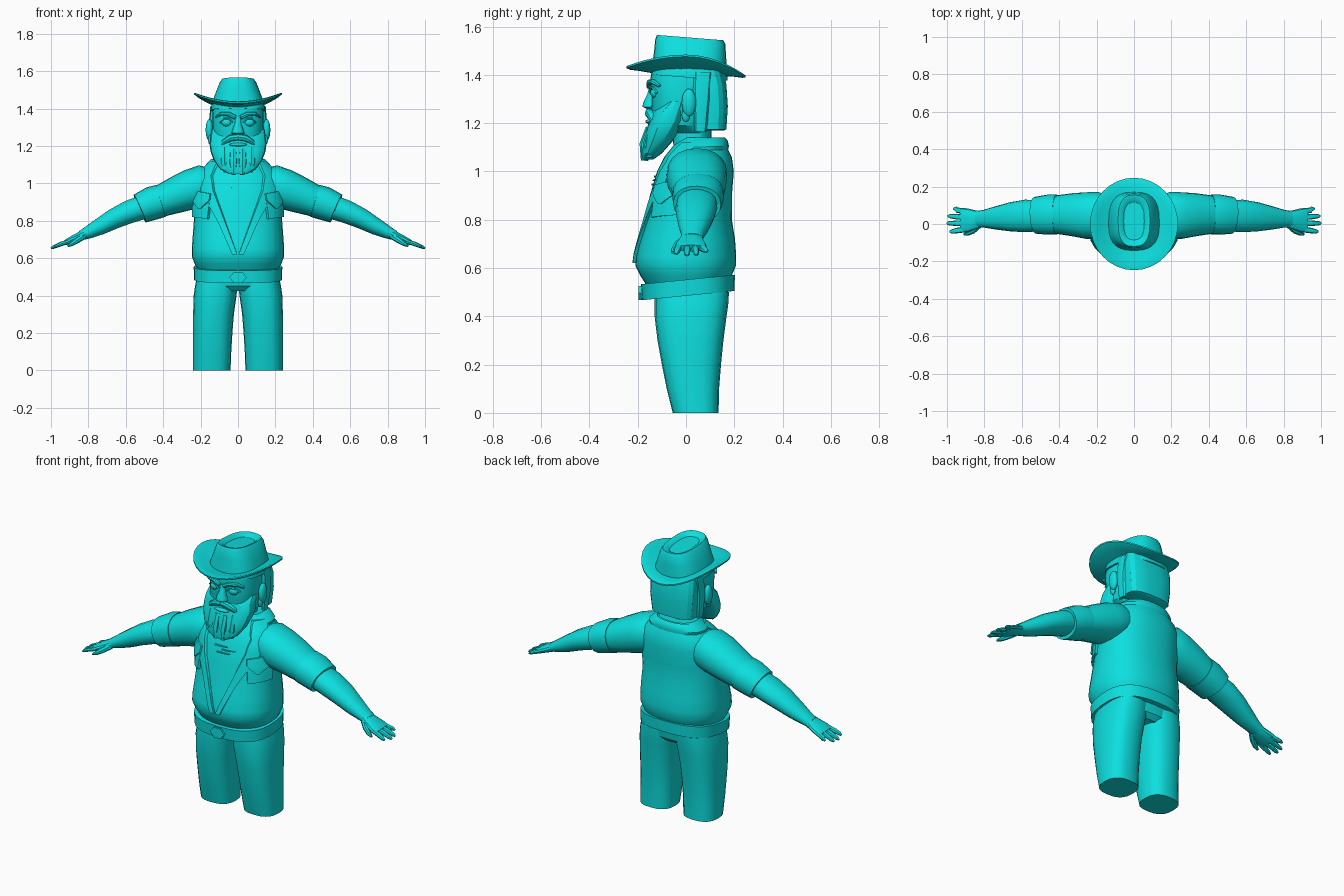
import bpy, bmesh, math
from mathutils import Vector

MAT = bpy.data.materials.new("turquoise")
MAT.diffuse_color = (0.004, 0.74, 0.74, 1)


def spow(v, n):
    return math.copysign(abs(v) ** (2 / n), v)


def finish(bm, name, mirror=False, angle=35):
    bmesh.ops.recalc_face_normals(bm, faces=bm.faces)
    me = bpy.data.meshes.new(name)
    bm.to_mesh(me)
    bm.free()
    me.materials.append(MAT)
    ob = bpy.data.objects.new(name, me)
    bpy.context.collection.objects.link(ob)
    bpy.ops.object.select_all(action='DESELECT')
    ob.select_set(True)
    bpy.context.view_layer.objects.active = ob
    bpy.ops.object.shade_smooth_by_angle(angle=math.radians(angle))
    if mirror:
        ob.modifiers.new("Mirror", 'MIRROR').use_mirror_merge = False
    return ob


def skin(name, rings, mirror=False, angle=35):
    """Bridge rings of points and cap both ends."""
    bm = bmesh.new()
    vs = [[bm.verts.new(p) for p in r] for r in rings]
    n = len(vs[0])
    for a, b in zip(vs, vs[1:]):
        for i in range(n):
            j = (i + 1) % n
            bm.faces.new((a[i], a[j], b[j], b[i]))
    bm.faces.new(vs[0])
    bm.faces.new(vs[-1])
    return finish(bm, name, mirror, angle)


def ring(z, yf, yb, rx, n=2.3, cx=0, tilt=0, seg=24):
    """Horizontal superellipse from front yf to back yb."""
    pts = []
    for i in range(seg):
        t = 2 * math.pi * i / seg
        y = (yf + yb) / 2 + (yb - yf) / 2 * spow(math.sin(t), n)
        pts.append(Vector((cx + rx * spow(math.cos(t), n), y, z + tilt * y)))
    return pts


def stack(name, rows, n=2.3, tilt=0, seg=24, **kw):
    return skin(name, [ring(*r, n=n, tilt=tilt, seg=seg) for r in rows], **kw)


def limb(name, rows, seg=14, n=2.2, mirror=True):
    """Tube through (x, y, z, thickness radius, width radius)."""
    c = [Vector(r[:3]) for r in rows]
    rings = []
    for i, r in enumerate(rows):
        d = (c[min(i + 1, len(c) - 1)] - c[max(i - 1, 0)]).normalized()
        side = Vector((0, 1, 0))
        if abs(d.y) > 0.9:
            side = Vector((1, 0, 0))
        side = (side - d * side.dot(d)).normalized()
        up = d.cross(side)
        rings.append([c[i] + up * r[3] * spow(math.sin(t), n) + side * r[4] * spow(math.cos(t), n)
                      for t in (2 * math.pi * k / seg for k in range(seg))])
    return skin(name, rings, mirror)


def blob(name, loc, scale, mirror=False, seg=16):
    bm = bmesh.new()
    bmesh.ops.create_uvsphere(bm, u_segments=seg, v_segments=seg // 2 + 2, radius=1)
    for v in bm.verts:
        v.co = Vector(loc) + Vector(v.co[i] * scale[i] for i in range(3))
    return finish(bm, name, mirror, 60)


# Torso: height, front, back, half width
TORSO = [(.53, -.165, .17, .21), (.57, -.19, .19, .232), (.61, -.21, .207, .247),
         (.65, -.207, .208, .247), (.72, -.19, .203, .242), (.80, -.17, .19, .236),
         (.90, -.15, .19, .236), (1.0, -.12, .198, .232), (1.06, -.09, .19, .205),
         (1.11, -.05, .165, .15), (1.14, -.02, .15, .11)]
stack("shirt_torso", TORSO, seg=32)


def on_torso(x, z, out):
    """Front surface point of the torso, pushed outward."""
    z = max(TORSO[0][0], min(TORSO[-1][0], z))
    for a, b in zip(TORSO, TORSO[1:]):
        if z <= b[0]:
            k = (z - a[0]) / (b[0] - a[0])
            yf, yb, rx = (a[i] + (b[i] - a[i]) * k for i in (1, 2, 3))
            break
    u = min(abs(x) / rx, 0.985)
    y = (yf + yb) / 2 - (yb - yf) / 2 * (1 - u ** 2.3) ** (1 / 2.3)
    x = math.copysign(u * rx, x)
    d = Vector((x * 0.8, y, 0)).normalized()
    return Vector((x, y, z)) + d * out


def strip(name, inner, outer, out=.012, mirror=True, steps=4):
    """Raised cloth strip lying on the torso between two (x, z) lines."""
    rings = []
    for i in range(len(inner) - 1):
        for s in range(steps + (i == len(inner) - 2)):
            k = s / steps
            a, b = (Vector(l[i]).lerp(Vector(l[i + 1]), k) for l in (inner, outer))
            row = [a.lerp(b, m / 4) for m in range(5)]
            rings.append([on_torso(p.x, p.y, out) for p in row] +
                         [on_torso(p.x, p.y, -.012) for p in reversed(row)])
    return skin(name, rings, mirror)


# Open shirt front, lapels, pockets, chest marks
strip("lapel", [(.10, 1.12), (.135, 1.04), (.125, .96), (.065, .79), (.004, .62)],
      [(.15, 1.12), (.20, 1.04), (.185, .95), (.10, .79), (.03, .62)], .013)
strip("pocket", [(.14, .93), (.155, .81)], [(.236, .95), (.236, .82)], .014)
strip("pocket_flap", [(.135, .945), (.14, .91), (.185, .865)],
      [(.236, .965), (.236, .92), (.195, .865)], .022)
for i, (x, z) in enumerate([(-.02, .975), (.03, .96), (0, .942)]):
    strip("chest_hair_%d" % i, [(x - .04, z), (x + .04, z + .004)],
          [(x - .04, z + .006), (x + .04, z + .008)], .007, mirror=False)

# Collar around the back of the neck
stack("collar", [(1.07, -.06, .172, .17), (1.10, -.045, .178, .172), (1.125, -.02, .172, .145),
                 (1.137, .0, .16, .115), (1.11, .0, .14, .10)], tilt=.03)

# Belt, buckle, trousers
stack("belt", [(.485, -.15, .17, .20), (.485, -.183, .2, .235), (.552, -.187, .203, .237),
               (.552, -.15, .17, .20)], n=2.6, tilt=.1, seg=32)
skin("buckle", [[Vector((.046 * math.cos(a), y, .497 + .034 * math.sin(a)))
                 for a in (math.pi * k / 3 for k in range(6))] for y in (-.17, -.196)])
stack("hips", [(.425, -.10, .14, .17), (.45, -.125, .165, .218), (.54, -.14, .18, .222)], n=2.6)
skin("leg", [ring(z, f, b, (o - i) / 2, 2.6, (o + i) / 2, 0, 20) for z, f, b, i, o in
             [(0, -.055, .135, .04, .24), (.1, -.08, .137, .036, .24), (.2, -.10, .145, .03, .24),
              (.3, -.118, .155, .022, .24), (.4, -.13, .168, .008, .237), (.45, -.13, .175, .002, .23),
              (.5, -.13, .178, .002, .22)]], mirror=True)

# Arms and hands
limb("sleeve", [(.08, .04, 1.0, .07, .09), (.19, .045, .99, .108, .125), (.25, .045, .968, .108, .125),
                (.33, .05, .938, .098, .115), (.40, .05, .91, .087, .105), (.47, .05, .88, .078, .095)], 20)
limb("sleeve_cuff", [(.41, .05, .907, .075, .09), (.413, .05, .906, .089, .107), (.46, .05, .893, .09, .107),
                     (.525, .046, .865, .081, .099), (.522, .046, .866, .066, .08)], 20)
limb("forearm", [(.50, .045, .875, .066, .083), (.58, .043, .848, .063, .087), (.66, .038, .812, .056, .078),
                 (.74, .032, .768, .046, .062), (.80, .028, .738, .035, .048), (.84, .025, .72, .026, .044)])
limb("palm", [(.81, .025, .732, .028, .042), (.85, .022, .714, .024, .052), (.89, .02, .697, .02, .064),
              (.925, .02, .682, .014, .066)])
for nm, y0, y1, tip in [("index", -.03, -.04, .985), ("middle", .004, .004, 1.0),
                        ("ring", .036, .042, .995), ("little", .066, .082, .965)]:
    zt = .652 + (1 - tip) * .4
    limb(nm + "_finger", [(.90, y0, .69, .012, .014), (.945, (y0 + y1) / 2, .676, .012, .015),
                          (tip - .012, y1, zt + .006, .009, .012), (tip, y1, zt, .004, .006)], 8)
limb("thumb", [(.825, -.005, .718, .018, .016), (.86, -.035, .695, .016, .017),
               (.89, -.05, .675, .012, .013), (.91, -.055, .664, .005, .006)], 8)

# Head, hair, ears
stack("head", [(1.06, -.05, .11, .085), (1.16, -.055, .105, .085), (1.19, -.12, .11, .12),
               (1.26, -.145, .12, .135), (1.32, -.142, .125, .137), (1.37, -.15, .13, .137),
               (1.43, -.14, .13, .13)], n=2.6)
stack("back_hair", [(1.17, .05, .158, .105), (1.175, .035, .168, .132), (1.27, .03, .174, .143),
                    (1.36, .025, .168, .145), (1.42, .0, .155, .138)], n=3, seg=18, angle=20)
limb("hair_lock", [(.128, .07, 1.41, .02, .04), (.14, .065, 1.30, .018, .035),
                   (.132, .06, 1.165, .01, .025)], 8)
blob("ear", (.153, .012, 1.285), (.02, .03, .058), True)
blob("ear_lobe", (.148, .0, 1.235), (.012, .018, .03), True)

# Beard with tapered locks and moustache
stack("beard", [(1.05, -.182, -.135, .05), (1.075, -.185, -.10, .095), (1.12, -.176, -.06, .128),
                (1.17, -.165, -.025, .147), (1.21, -.152, .0, .152), (1.25, -.137, .01, .148),
                (1.29, -.09, .012, .142)], n=2.5, seg=20, angle=25)
for i, (x, zt, zb) in enumerate([(.025, 1.18, 1.045), (.072, 1.19, 1.06)]):
    limb("beard_lock_%d" % i, [(x, -.145 + i * .012, zt, .02, .022), (x, -.165 + i * .014, 1.11, .024, .028),
                               (x * .9, -.172 + i * .02, zb, .012, .015)], 8)
limb("moustache", [(.0, -.152, 1.247, .018, .016), (.04, -.153, 1.242, .018, .018),
                   (.075, -.14, 1.222, .014, .016), (.095, -.125, 1.195, .006, .008)], 8)
blob("lower_lip", (0, -.15, 1.207), (.048, .018, .01))

# Nose, eyes, eyebrows
stack("nose", [(1.255, -.155, -.11, .025), (1.268, -.18, -.11, .034), (1.285, -.178, -.11, .03),
               (1.32, -.16, -.11, .018), (1.355, -.152, -.11, .02)], seg=12)
blob("eye", (.06, -.128, 1.325), (.028, .02, .022), True)
limb("eyelid", [(.028, -.143, 1.325, .006, .008), (.045, -.142, 1.346, .007, .009),
                (.075, -.134, 1.347, .007, .009), (.096, -.12, 1.325, .006, .008)], 6)
limb("eyebrow", [(.014, -.152, 1.352, .012, .012), (.05, -.15, 1.37, .012, .013),
                 (.09, -.138, 1.372, .01, .013), (.118, -.11, 1.355, .005, .008)], 8)


# Hat: curled brim and dented crown
def brim_ring(r, lift):
    pts = []
    for k in range(32):
        t = 2 * math.pi * k / 32
        x, y = .235 * r * math.cos(t), .247 * r * math.sin(t)
        z = 1.398 + .078 * (x / .235) ** 2 + (.03 if y < 0 else -.008) * (y / .247) ** 2 + lift
        pts.append(Vector((x, y, z)))
    return pts


skin("hat_brim", [brim_ring(r, l) for r, l in
                  [(.3, 0), (.6, 0), (.8, 0), (.94, -.003), (1, 0), (1, .008), (.94, .014),
                   (.8, .016), (.6, .016), (.3, .016)]])
stack("hat_crown", [(1.39, -.145, .172, .146), (1.43, -.14, .17, .14), (1.49, -.132, .166, .118),
                    (1.54, -.127, .163, .098), (1.556, -.12, .155, .085), (1.552, -.10, .135, .07),
                    (1.538, -.085, .115, .055)], n=2.7, tilt=-.08, seg=28)
